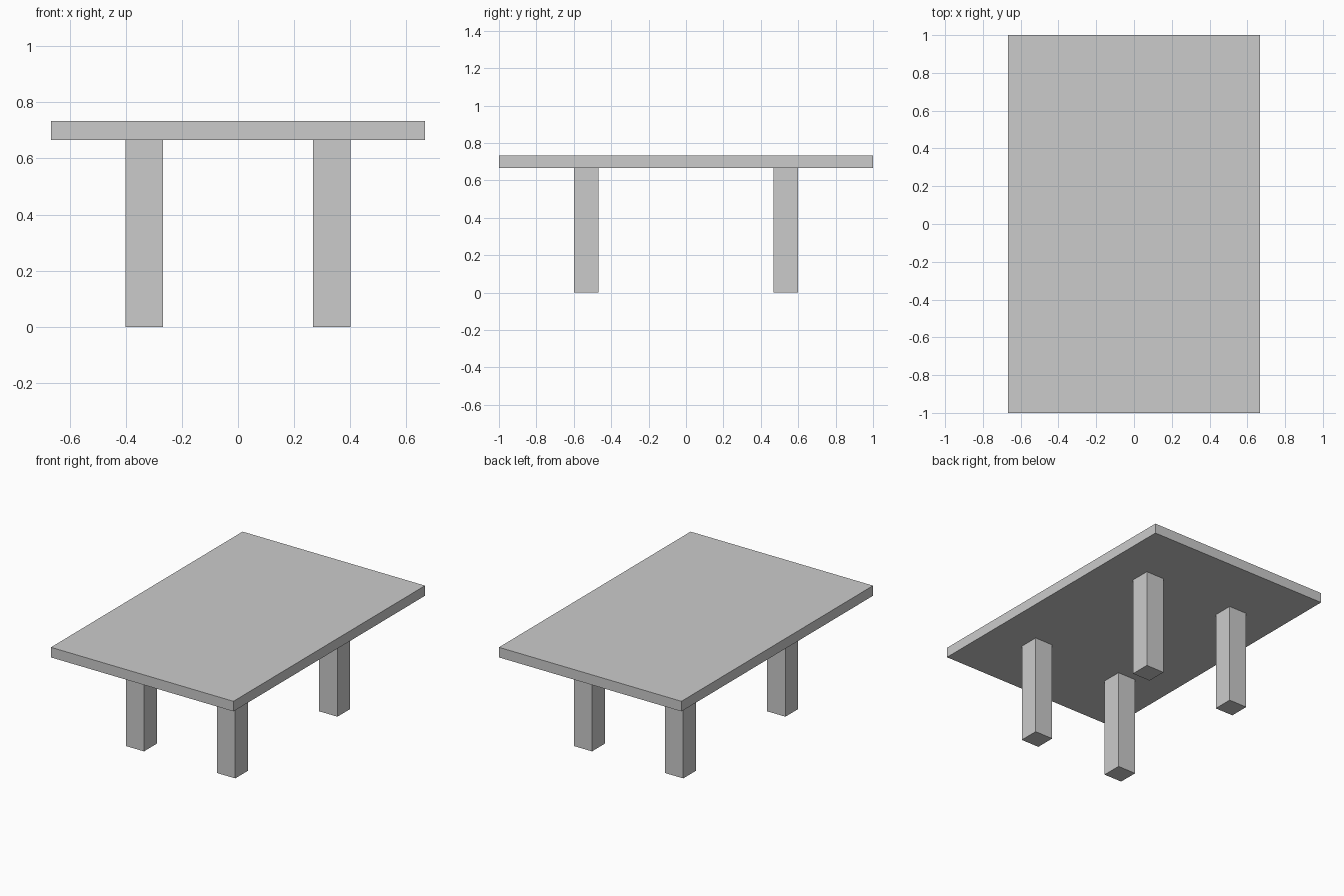
import bpy

if "Cube" in bpy.data.objects:
    bpy.data.objects.remove(bpy.data.objects["Cube"])

U = 1 / 15  # the table is laid out on a grid of fifteenths


def box(name, center, size):
    bpy.ops.mesh.primitive_cube_add(size=1, location=center)
    obj = bpy.context.object
    obj.name = name
    obj.scale = size
    bpy.ops.object.transform_apply(location=False, rotation=False, scale=True)
    return obj


# Table top
box("table_top", (0, 0, 10.5 * U), (20 * U, 30 * U, U))

# Four square legs, set in from the edges
for side, sx in (("left", -1), ("right", 1)):
    for end, sy in (("front", -1), ("back", 1)):
        box(f"{end}_{side}_leg", (sx * 5 * U, sy * 8 * U, 5 * U),
            (2 * U, 2 * U, 10 * U))
